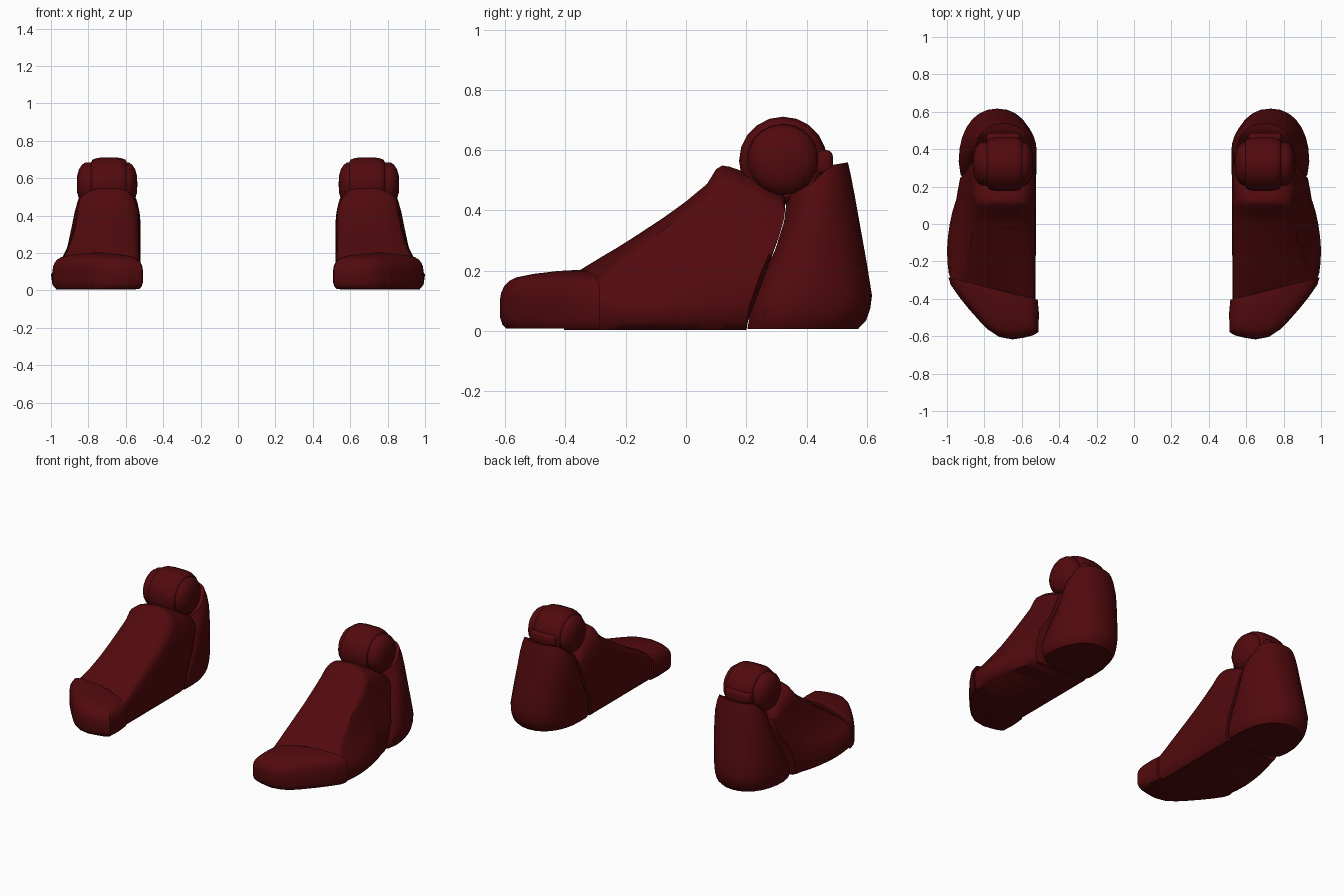
import bpy, bmesh, math

mat = bpy.data.materials.new("dark_red")
mat.diffuse_color = (0.085, 0.003, 0.004, 1)


def finish(name, bm, angle=40):
    """Turn a bmesh into a smooth-shaded part mirrored to the other foot."""
    bmesh.ops.remove_doubles(bm, verts=bm.verts, dist=1e-5)
    bmesh.ops.recalc_face_normals(bm, faces=bm.faces)
    me = bpy.data.meshes.new(name)
    bm.to_mesh(me)
    bm.free()
    me.materials.append(mat)
    me.polygons.foreach_set("use_smooth", [True] * len(me.polygons))
    me.set_sharp_from_angle(angle=math.radians(angle))
    ob = bpy.data.objects.new(name, me)
    bpy.context.collection.objects.link(ob)
    ob.modifiers.new("Mirror", "MIRROR").use_mirror_merge = False
    return ob


def loft(name, rings, angle=40):
    """Skin a stack of equal-length closed rings and cap both ends."""
    bm = bmesh.new()
    vs = [[bm.verts.new(p) for p in r] for r in rings]
    n = len(rings[0])
    for a, b in zip(vs, vs[1:]):
        for i in range(n):
            j = (i + 1) % n
            bm.faces.new((a[i], a[j], b[j], b[i]))
    bm.faces.new(vs[0])
    bm.faces.new(vs[-1])
    return finish(name, bm, angle)


def lathe_x(name, profile, centre, steps):
    """Spin an (x offset, radius) profile around the x axis."""
    bm = bmesh.new()
    cx, cy, cz = centre
    vs = [bm.verts.new((cx + x, cy, cz + r)) for x, r in profile]
    edges = [bm.edges.new(p) for p in zip(vs, vs[1:])]
    bmesh.ops.spin(bm, geom=vs + edges, cent=centre, axis=(1, 0, 0),
                   angle=2 * math.pi, steps=steps)
    return finish(name, bm)


def lerp(table, v):
    """Piecewise linear lookup."""
    if v <= table[0][0]:
        return table[0][1]
    for (a, p), (b, q) in zip(table, table[1:]):
        if v <= b:
            return p + (q - p) * (v - a) / (b - a)
    return table[-1][1]


# Outer and inner silhouettes of the foot, and the heel seam, over height
OUTER = [(0.1, 1.0), (0.15, 0.955), (0.2, 0.92), (0.3, 0.885), (0.45, 0.86), (0.55, 0.85)]
INNER = [(0.0, 0.53), (0.2, 0.525), (0.42, 0.525), (0.48, 0.54), (0.56, 0.55)]
SEAM = [(0.0, 0.20), (0.08, 0.213), (0.15, 0.235), (0.285, 0.30), (0.38, 0.328), (0.45, 0.33)]


# Midfoot: cross-sections from the toe seam back to the heel seam
def foot_section(yb, yt, h, xo, skew=0, back=0):
    pts = [(0.55, 0.004), (xo - 0.03, 0.004), (xo - 0.008, 0.03), (xo, 0.085)]
    for f in (0.25, 0.45, 0.62, 0.78, 0.88):
        z = 0.085 + (h - 0.085) * f
        pts.append((min(xo, lerp(OUTER, z)) - 0.02 * f ** 6, z))
    side = min(xo, lerp(OUTER, h))
    pts += [(side - 0.025, h * 0.93), (side - 0.05, h * 0.965), (side - 0.09, h * 0.988),
            (0.73, h), (0.65, h * 0.997), (0.60, h * 0.98)]
    for f, d in ((0.95, 0.035), (0.9, 0.015), (0.82, 0.004), (0.6, 0), (0.3, 0)):
        pts.append((lerp(INNER, h * f) + d, h * f))
    pts.append((0.53, 0.03))
    out = []
    for x, z in pts:
        y = yb + (yt - yb) * z / h + skew * (x - 0.53) / 0.46
        out.append((x, y + (lerp(SEAM, z) - y) * back, z))
    return out


loft("midfoot", [foot_section(*s) for s in (
    (-0.41, -0.41, 0.180, 0.98, 0.12),
    (-0.385, -0.385, 0.197, 0.99, 0.12),
    (-0.30, -0.30, 0.247, 0.997, 0.09),
    (-0.20, -0.20, 0.305, 1.0, 0.06),
    (-0.09, -0.09, 0.37, 0.995, 0.02),
    (0.0, 0.0, 0.43, 0.985),
    (0.06, 0.07, 0.488, 0.972),
    (0.09, 0.10, 0.537, 0.963),
    (0.11, 0.12, 0.549, 0.957),
    (0.13, 0.145, 0.545, 0.95),
    (0.15, 0.20, 0.512, 0.943, 0, 0.3),
    (0.18, 0.28, 0.467, 0.93, 0, 0.8),
    (0.20, 0.33, 0.445, 0.90, 0, 1.0))], 50)

# Toe cap: plan outline stacked upwards, shrinking towards the seam midpoint
TOE = [(0.992, -0.285), (0.98, -0.325), (0.935, -0.39), (0.885, -0.452), (0.825, -0.52),
       (0.78, -0.565), (0.72, -0.604), (0.65, -0.617), (0.59, -0.608), (0.545, -0.597),
       (0.512, -0.58), (0.508, -0.48), (0.515, -0.405)]
MX, MY = 0.755, -0.345
loft("toe_cap", [[(MX + (x - MX) * s, MY + (y - MY) * s, z) for x, y in TOE]
                 for s, z in ((0.92, 0.008), (0.97, 0.02), (1, 0.045), (1, 0.105), (0.985, 0.128),
                              (0.95, 0.148), (0.89, 0.166), (0.8, 0.178), (0.6, 0.189),
                              (0.3, 0.199), (0.1, 0.202))])


# Heel: rounded plan outline stacked upwards, with a top sloping to the ankle
def heel_ring(t, xi, xo, yb, inset=0.0):
    xi, xo, yb = xi + inset, xo - inset, yb - inset
    yf = lerp(SEAM, 0.45 * t) + 0.003 + inset
    cx, hw = (xi + xo) / 2, (xo - xi) / 2
    ym = yf + (yb - yf) * 0.3
    pts = [(xi + 0.04, yf), (xo - 0.11, yf), (xo - 0.05, yf + 0.02), (xo - 0.01, yf + 0.05)]
    for i in range(15):
        a = math.pi * i / 14
        c, s = math.cos(a), math.sin(a)
        pts.append((cx + hw * math.copysign(abs(c) ** 0.9, c), ym + (yb - ym) * s ** 0.95))
    pts += [(xi, yf + 0.04), (xi + 0.012, yf + 0.012)]
    top = [(0.33, 0.445), (0.42, 0.49), (0.48, 0.55), (0.54, 0.56)]
    return [(x, y, max(0.006, t * lerp(top, y + 0.1 * (1 - t)) - 0.3 * inset)) for x, y in pts]


loft("heel", [heel_ring(*r) for r in (
    (0.0, 0.545, 0.915, 0.57), (0.06, 0.53, 0.93, 0.597), (0.13, 0.525, 0.937, 0.611),
    (0.21, 0.523, 0.937, 0.617), (0.4, 0.52, 0.92, 0.60), (0.6, 0.52, 0.897, 0.58),
    (0.8, 0.523, 0.877, 0.56), (0.93, 0.535, 0.862, 0.546), (1.0, 0.55, 0.848, 0.537),
    (1.01, 0.56, 0.84, 0.53, 0.02), (1.0, 0.56, 0.84, 0.53, 0.05))], 45)

# Ankle joint: broad band with a domed hub through it
Y, Z = 0.322, 0.565
lathe_x("ankle_band", [(-0.09, 0.1), (-0.095, 0.122), (-0.088, 0.134), (-0.07, 0.141), (-0.04, 0.146),
                       (0.04, 0.146), (0.07, 0.141), (0.088, 0.134), (0.095, 0.122), (0.09, 0.1)],
        (0.69, Y, Z), 20)
DOME = [(0.162, 0.0), (0.16, 0.045), (0.15, 0.08), (0.135, 0.103), (0.115, 0.117), (0.08, 0.117)]
lathe_x("ankle_hub", [(-x, r) for x, r in DOME] + DOME[::-1], (0.70, Y, Z + 0.003), 32)

# Small stop between the ankle band and the heel
bm = bmesh.new()
bmesh.ops.create_cube(bm, size=1)
bmesh.ops.scale(bm, vec=(0.18, 0.07, 0.08), verts=bm.verts)
bmesh.ops.translate(bm, vec=(0.70, 0.452, 0.56), verts=bm.verts)
bmesh.ops.bevel(bm, geom=bm.edges[:], offset=0.02, segments=3, profile=0.5, affect="EDGES")
finish("ankle_stop", bm)
